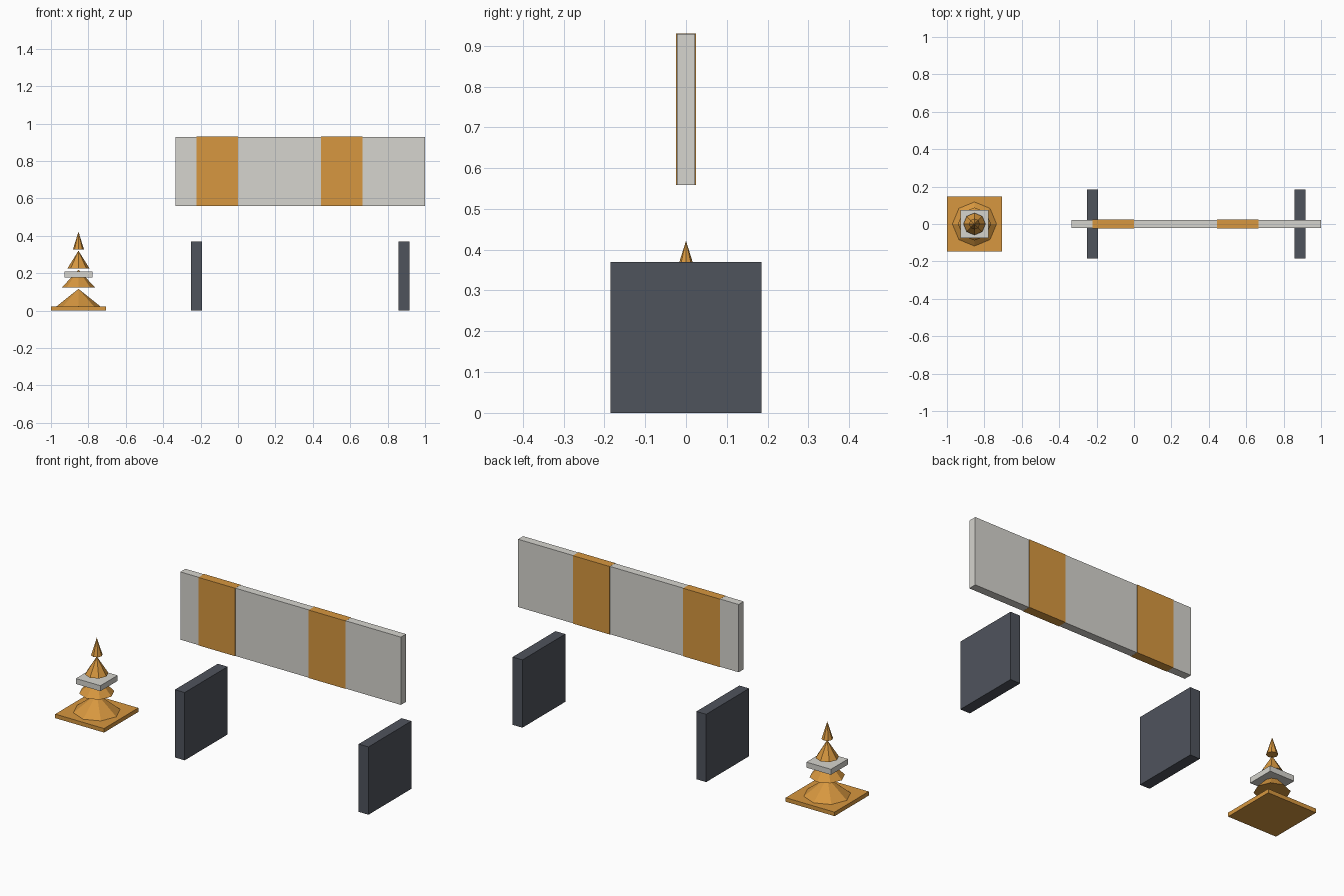
import bpy
import math

default = bpy.data.objects.get("Cube")
if default:
    bpy.data.objects.remove(default, do_unlink=True)


def make_material(name, rgb):
    mat = bpy.data.materials.new(name)
    mat.use_nodes = True
    mat.diffuse_color = (*rgb, 1)
    mat.node_tree.nodes["Principled BSDF"].inputs["Base Color"].default_value = (*rgb, 1)
    return mat


orange = make_material("warm orange", (0.68, 0.31, 0.05))
pale = make_material("pale grey", (0.67, 0.66, 0.62))
slate = make_material("dark slate", (0.078, 0.087, 0.108))


def box(name, size, location, mat):
    bpy.ops.mesh.primitive_cube_add(size=1, location=location)
    obj = bpy.context.object
    obj.name = name
    obj.scale = size
    bpy.ops.object.transform_apply(location=False, rotation=False, scale=True)
    obj.data.materials.append(mat)
    return obj


def cone(name, radius, height, x, base_z, mat):
    bpy.ops.mesh.primitive_cone_add(vertices=8, radius1=radius, radius2=0, depth=height,
                                    location=(x, 0, base_z + height / 2))
    obj = bpy.context.object
    obj.name = name
    obj.data.materials.append(mat)
    return obj


# Barrier board with wrap-around stripes, just proud of its surface
barrier_x = 0.333
board_z = 0.744
box("barrier_board", (1.332, 0.044, 0.37), (barrier_x, 0, board_z), pale)
for side, offset in (("right", -0.444), ("left", 0.222)):
    box("stripe_" + side, (0.222, 0.049, 0.371), (barrier_x + offset, 0, board_z), orange)

# Upright foot slabs
for side, sign in (("right", -1), ("left", 1)):
    box("foot_" + side, (0.059, 0.37, 0.37), (barrier_x + sign * 0.555, 0, 0.185), slate)

# Traffic cone: square base, stacked tapering tiers and a pale collar
cone_x = -0.853
box("cone_base", (0.295, 0.295, 0.022), (cone_x, 0, 0.011), orange)
for i in range(4):
    cone("cone_tier_%d" % (i + 1), 0.118 - i * 0.0296, 0.094, cone_x, 0.022 + i * 0.102, orange)
box("cone_collar", (0.148, 0.148, 0.03), (cone_x, 0, 0.193), pale)
